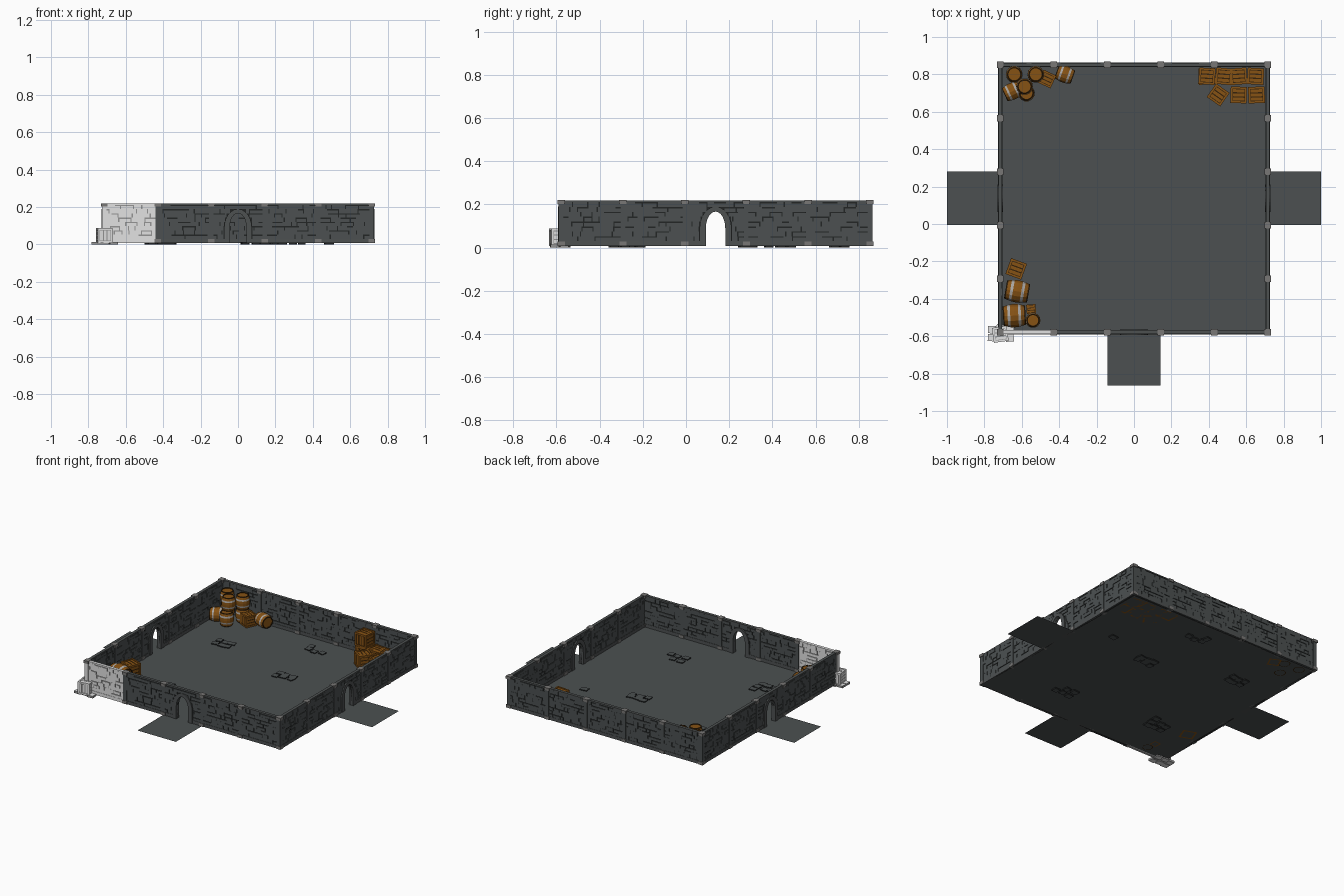
import bpy, bmesh, math, random
from mathutils import Matrix, Vector

if "Cube" in bpy.data.objects:
    bpy.data.objects.remove(bpy.data.objects["Cube"])

random.seed(4)
T, R = Matrix.Translation, Matrix.Rotation
HALF, CELL, FLOOR, TOP = 0.715, 0.286, 0.008, 0.218
CENTRE = Vector((0, 0.137, 0))

COLOURS = {
    "stone": (0.072, 0.081, 0.083), "joint": (0.016, 0.018, 0.018), "trim": (0.075, 0.082, 0.083),
    "cap_grey": (0.19, 0.185, 0.18), "white_stone": (0.76, 0.76, 0.76), "white_joint": (0.30, 0.30, 0.30),
    "wood": (0.24, 0.085, 0.007), "dark_wood": (0.035, 0.015, 0.003), "iron": (0.40, 0.38, 0.36)}
NAMES = list(COLOURS)
MATS = []
for n, c in COLOURS.items():
    m = bpy.data.materials.new(n)
    m.diffuse_color = (*c, 1)
    m.use_nodes = True
    m.node_tree.nodes["Principled BSDF"].inputs["Base Color"].default_value = m.diffuse_color
    MATS.append(m)


def finish(bm, name):
    bmesh.ops.recalc_face_normals(bm, faces=bm.faces)
    me = bpy.data.meshes.new(name)
    bm.to_mesh(me)
    bm.free()
    for m in MATS:
        me.materials.append(m)
    ob = bpy.data.objects.new(name, me)
    bpy.context.collection.objects.link(ob)
    return ob


def box(bm, M, c, s, mat, side=None):
    """Box with centre c and size s; side faces may get their own colour."""
    r = bmesh.ops.create_cube(bm, size=1, matrix=M @ T(c) @ Matrix.Diagonal((*s, 1)))
    for f in {f for v in r["verts"] for f in v.link_faces}:
        f.normal_update()
        f.material_index = NAMES.index(side if side and abs(f.normal.z) < 0.5 else mat)


def prism(bm, M, pts, depth, mat):
    """Extrude an x-z outline symmetrically along y."""
    a, b = [[bm.verts.new(M @ Vector((x, s * depth / 2, z))) for x, z in pts] for s in (-1, 1)]
    n = len(pts)
    faces = [bm.faces.new(a), bm.faces.new(b[::-1])]
    faces += [bm.faces.new((a[i], b[i], b[(i + 1) % n], a[(i + 1) % n])) for i in range(n)]
    for f in faces:
        f.material_index = NAMES.index(mat)


SPRING = 0.09


def arch(r, rise, n=12):
    """Points of a tall doorway arch from left foot to right foot."""
    pts = [(-r * math.cos(math.pi * i / n), SPRING + rise * math.sin(math.pi * i / n)) for i in range(n + 1)]
    return [(-r, FLOOR)] + pts + [(r, FLOOR)]


def wall(name, M, door=False, white=False):
    stone, joint, trim = ("white_stone", "white_joint", "white_stone") if white else ("stone", "joint", "trim")
    bm = bmesh.new()
    h = CELL / 2
    # core, with doorway where needed
    outline = [(h, FLOOR), (h, TOP), (-h, TOP), (-h, FLOOR)]
    if door:
        outline += arch(0.045, 0.077)
        prism(bm, M, arch(0.074, 0.1) + arch(0.045, 0.077)[::-1], 0.030, trim)
    prism(bm, M, outline, 0.012, joint)
    # top rail and foot rail
    box(bm, M, (0, 0, 0.215), (CELL, 0.020, 0.008), trim)
    if door:
        for s in (-1, 1):
            box(bm, M, (s * 0.107, 0, 0.019), (0.072, 0.024, 0.022), trim)
    else:
        box(bm, M, (0, 0, 0.019), (CELL, 0.024, 0.022), trim)
    # raised bricks on both faces, some gaps closed
    rows = 8
    rh = (0.211 - 0.030) / rows
    for face in (-1, 1):
        for k in range(rows):
            z0 = 0.030 + k * rh
            u = -h
            while u < h - 1e-4:
                end = u + random.uniform(0.025, 0.075)
                if h - end < 0.02:
                    end = h
                gx = random.choice((0, 0.006))
                gz = random.choice((0, 0, 0.006))
                spans = [(u, end - gx)]
                if door:    # keep bricks clear of the arch
                    dz = max(0, z0 + rh / 2 - SPRING) / 0.104
                    w = 0.077 * math.sqrt(max(0, 1 - dz * dz))
                    if w > 0:
                        spans = [(u, min(end - gx, -w)), (max(u, w), end - gx)]
                for a, b in spans:
                    if b - a > 0.003:
                        t = 0.004 + random.uniform(-0.0008, 0.0008)
                        box(bm, M, ((a + b) / 2, face * (0.006 + t / 2), z0 + (rh - gz) / 2),
                            (b - a, t, rh - gz), stone)
                u = end
    finish(bm, name)


def post(name, M, white=False):
    bm = bmesh.new()
    box(bm, M, (0, 0, 0.113), (0.026, 0.026, 0.21), "white_stone" if white else "stone")
    for z, s in ((0.211, 0.035), (0.018, 0.033)):
        box(bm, M, (0, 0, z), (s, s, 0.018 if z > 0.1 else 0.02), "cap_grey")
    finish(bm, name)


# perimeter: four sides of five cells
for k, side in enumerate(("front", "right", "back", "left")):
    for i in range(5):
        M = T(CENTRE) @ R(k * math.pi / 2, 4, "Z")
        first = k == 0 and i == 0
        wall(f"{side}_wall_{i}", M @ T((-HALF + CELL * (i + 0.5), -HALF, 0)), i == 2 and k != 2, first)
        post(f"{side}_post_{i}", M @ T((-HALF + CELL * i, -HALF, 0)), first)

# room floor and three corridor floors
bm = bmesh.new()
for x, y, w in ((0, 0, 2 * HALF), (-HALF - CELL / 2, 0, CELL), (HALF + CELL / 2, 0, CELL),
                (0, -HALF - CELL / 2, CELL)):
    bmesh.ops.create_grid(bm, x_segments=1, y_segments=1, size=w / 2,
                          matrix=T(CENTRE + Vector((x, y, FLOOR))))
finish(bm, "floor")


# loose paving stones poking through the floor
def paving(name, x, y, n, mat, side, size=0.045):
    bm = bmesh.new()
    for i in range(n):
        M = T((x + (i % 3 - 1) * size * 1.1 + random.uniform(-.008, .008),
               y + (i // 3 - 0.5) * size + random.uniform(-.008, .008), 0)) @ R(random.uniform(-.25, .25), 4, "Z")
        box(bm, M, (0, 0, 0.007), (size * random.uniform(0.8, 1.1), size * 0.85, 0.014), mat, side)
    finish(bm, name)


for i, (x, y, n) in enumerate(((-0.43, 0.46, 6), (0.09, 0.71, 4), (0.15, 0.29, 6), (-0.41, -0.27, 6),
                               (0.29, -0.31, 5), (0.54, 0.41, 1), (-0.31, -0.18, 1))):
    paving(f"paving_{i}", x, y, n, "stone", "joint")
paving("white_paving", -0.71, -0.585, 6, "white_stone", "white_joint")


def crate(name, x, y, z=FLOOR, s=0.088, turn=0, frame="wood", core="dark_wood"):
    bm = bmesh.new()
    M = T((x, y, z + s / 2)) @ R(math.radians(turn), 4, "Z") @ Matrix.Scale(s, 4)
    box(bm, M, (0, 0, 0), (0.92, 0.92, 0.92), core)
    for axis in ((0, 1, 2), (1, 2, 0), (2, 0, 1)):
        def put(c, d):
            p, q = [0] * 3, [0] * 3
            for j, a in enumerate(axis):
                p[a], q[a] = c[j], d[j]
            box(bm, M, p, q, frame)
        for a in (-1, 1):
            for b in (-1, 1):
                put((0, a * 0.44, b * 0.44), (1, 0.12, 0.12))
            for v in (-0.25, 0, 0.25):      # planks of each face
                put((0, v, a * 0.465), (0.70, 0.18, 0.03))
    finish(bm, name)


def barrel(name, x, y, z=FLOOR, h=0.088, r=0.042, lying=None):
    """Turned barrel; lying gives the heading of its axis in degrees."""
    bm = bmesh.new()
    M = T((x, y, z))
    if lying is not None:
        M = M @ T((0, 0, r)) @ R(math.radians(lying), 4, "Z") @ R(math.pi / 2, 4, "Y") @ T((0, 0, -h / 2))
    side = [(0, .82, "dark_wood"), (.06, .85, "wood"), (.2, .93, "iron"), (.32, .98, "wood"),
            (.5, 1, "wood"), (.68, .98, "iron"), (.8, .93, "wood"), (.94, .85, "dark_wood")]
    prof = [(.04, 0.01, "wood"), (.04, .7, "dark_wood"), (0, .7, "dark_wood")] + side + \
           [(1, .82, "dark_wood"), (1, .7, "dark_wood"), (.96, .7, "wood"), (.96, 0.01, "wood")]
    n = 14
    rings = [[bm.verts.new(M @ Vector((r * q * math.cos(2 * math.pi * i / n),
                                       r * q * math.sin(2 * math.pi * i / n), t * h))) for i in range(n)]
             for t, q, _ in prof]
    for j in range(len(prof) - 1):
        for i in range(n):
            f = bm.faces.new((rings[j][i], rings[j][(i + 1) % n], rings[j + 1][(i + 1) % n], rings[j + 1][i]))
            f.material_index = NAMES.index(prof[j][2])
    for j in (0, -1):
        bm.faces.new(rings[j]).material_index = NAMES.index("wood")
    finish(bm, name)


# back left corner: barrels and a crate
for i, (x, y, z) in enumerate(((-0.64, 0.80, 0), (-0.525, 0.80, 0), (-0.575, 0.70, 0), (-0.64, 0.80, 0.088),
                               (-0.525, 0.80, 0.088), (-0.585, 0.735, 0.088))):
    barrel(f"upright_barrel_{i}", x, y, FLOOR + z, r=0.045)
barrel("lying_barrel_0", -0.65, 0.71, h=0.092, r=0.046, lying=25)
barrel("lying_barrel_1", -0.37, 0.80, h=0.092, r=0.046, lying=-20)
crate("barrel_corner_crate", -0.465, 0.775, s=0.075, turn=-25)

# back right corner: crates
for i, (x, y, turn) in enumerate(((0.39, 0.79, 3), (0.48, 0.79, -5), (0.56, 0.79, 4), (0.65, 0.79, -3),
                                  (0.655, 0.69, 2), (0.56, 0.69, -2), (0.45, 0.69, -35))):
    crate(f"crate_{i}", x, y, turn=turn)
crate("stacked_crate_0", 0.39, 0.79, FLOOR + 0.088, turn=-4)

# front left corner: big lying barrels, small barrel, crates
barrel("big_barrel_0", -0.625, -0.36, h=0.125, r=0.061, lying=-10)
barrel("big_barrel_1", -0.64, -0.49, h=0.12, r=0.064, lying=3)
barrel("small_barrel", -0.54, -0.515, h=0.08, r=0.04)
crate("small_crate", -0.55, -0.455, s=0.05, turn=5)
crate("front_corner_crate", -0.63, -0.24, s=0.09, turn=-20)

# white block outside the front left corner
crate("white_block", -0.715, -0.59, FLOOR, 0.08, 8, "white_stone", "white_joint")
